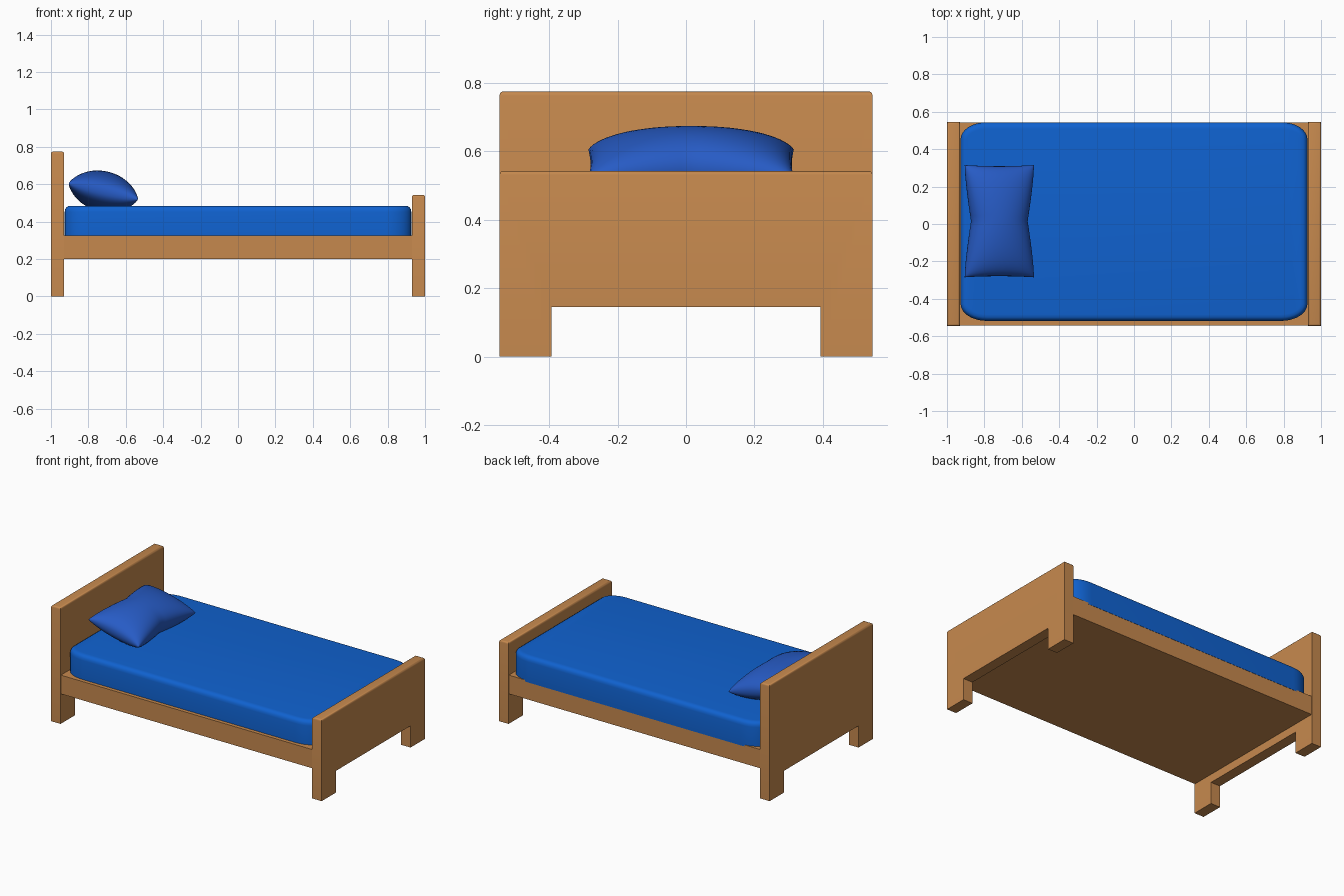
import bpy, bmesh, math
from mathutils import Vector, Matrix

if "Cube" in bpy.data.objects:
    bpy.data.objects.remove(bpy.data.objects["Cube"])


def material(name, rgb):
    m = bpy.data.materials.new(name)
    m.diffuse_color = (*rgb, 1)
    m.use_nodes = True
    m.node_tree.nodes["Principled BSDF"].inputs["Base Color"].default_value = m.diffuse_color
    return m


wood = material("warm wood", (0.565, 0.25, 0.076))
blue = material("mattress blue", (0.005, 0.122, 0.63))
pillow_blue = material("pillow blue", (0.02, 0.105, 0.56))


def finish(bm, name, mat, smooth=None):
    bmesh.ops.recalc_face_normals(bm, faces=bm.faces)
    me = bpy.data.meshes.new(name)
    bm.to_mesh(me)
    bm.free()
    ob = bpy.data.objects.new(name, me)
    bpy.context.collection.objects.link(ob)
    me.materials.append(mat)
    if smooth:
        bpy.ops.object.select_all(action='DESELECT')
        ob.select_set(True)
        bpy.context.view_layer.objects.active = ob
        bpy.ops.object.shade_smooth_by_angle(angle=math.radians(smooth))
    return ob


# End boards: arch-shaped outline with two legs, extruded, top edges bevelled
def end_board(name, x0, x1, top):
    w, leg, gap = 0.545, 0.393, 0.145
    outline = [(-w, 0), (-leg, 0), (-leg, gap), (leg, gap),
               (leg, 0), (w, 0), (w, top), (-w, top)]
    bm = bmesh.new()
    face = bm.faces.new([bm.verts.new((x0, y, z)) for y, z in outline])
    ext = bmesh.ops.extrude_face_region(bm, geom=[face])
    for v in ext["geom"]:
        if isinstance(v, bmesh.types.BMVert):
            v.co.x = x1
    edges = [e for e in bm.edges if all(v.co.z > top - 1e-4 for v in e.verts)]
    bmesh.ops.bevel(bm, geom=edges, offset=0.012, segments=3,
                    profile=0.5, affect='EDGES')
    finish(bm, name, wood, 35)


end_board("headboard", -1.0, -0.93, 0.775)
end_board("footboard", 0.93, 1.0, 0.543)

# Bed base
bm = bmesh.new()
bmesh.ops.create_cube(bm, size=1, matrix=Matrix.Translation((0, 0, 0.2625))
                      @ Matrix.Diagonal((1.86, 1.085, 0.125, 1)))
finish(bm, "bed_base", wood)

# Mattress: stacked rounded rectangles, softened toward the top
bm = bmesh.new()
rings = []
for inset, z in [(0, 0.315), (0, 0.452), (0.003, 0.466), (0.01, 0.477),
                 (0.02, 0.483), (0.035, 0.485)]:
    ring = []
    for q, (sx, sy) in enumerate([(1, 1), (-1, 1), (-1, -1), (1, -1)]):
        for i in range(9):
            a = math.pi / 2 * (q + i / 8)
            x = sx * (0.927 - 0.14) + (0.14 - inset) * math.cos(a)
            y = sy * (0.531 - 0.09) + (0.09 - inset) * math.sin(a)
            ring.append(bm.verts.new((x, y + 0.013, z)))
    rings.append(ring)
for a, b in zip(rings, rings[1:]):
    for i in range(len(a)):
        j = (i + 1) % len(a)
        bm.faces.new((a[i], a[j], b[j], b[i]))
bm.faces.new(rings[0])
bm.faces.new(rings[-1])
finish(bm, "mattress", blue, 40)

# Pillow: two puffed sheets joined at the seam, long sides pinched in the middle
bm = bmesh.new()
NU, NV = 24, 32
for side in (1, -1):
    grid = []
    for i in range(NU + 1):
        # cosine spacing packs rows near the seam
        u = -math.cos(math.pi * i / NU)
        row = []
        for j in range(NV + 1):
            v = -math.cos(math.pi * j / NV)
            pinch = 1 - 0.2 * (1 - abs(v)) ** 1.3
            puff = max(0, 1 - u * u) ** 0.42 * max(0, 1 - v * v) ** 0.42
            x = u * 0.19 * pinch
            y = v * 0.30 * (1 - 0.02 * (1 - u * u))
            row.append(bm.verts.new((x, y, side * 0.108 * puff)))
        grid.append(row)
    for i in range(NU):
        for j in range(NV):
            bm.faces.new((grid[i][j], grid[i + 1][j],
                          grid[i + 1][j + 1], grid[i][j + 1]))
bmesh.ops.remove_doubles(bm, verts=bm.verts, dist=0.0004)
bm.transform(Matrix.Translation((-0.72, 0.015, 0.562))
             @ Matrix.Rotation(math.radians(13), 4, 'Y'))
finish(bm, "pillow", pillow_blue, 60)
